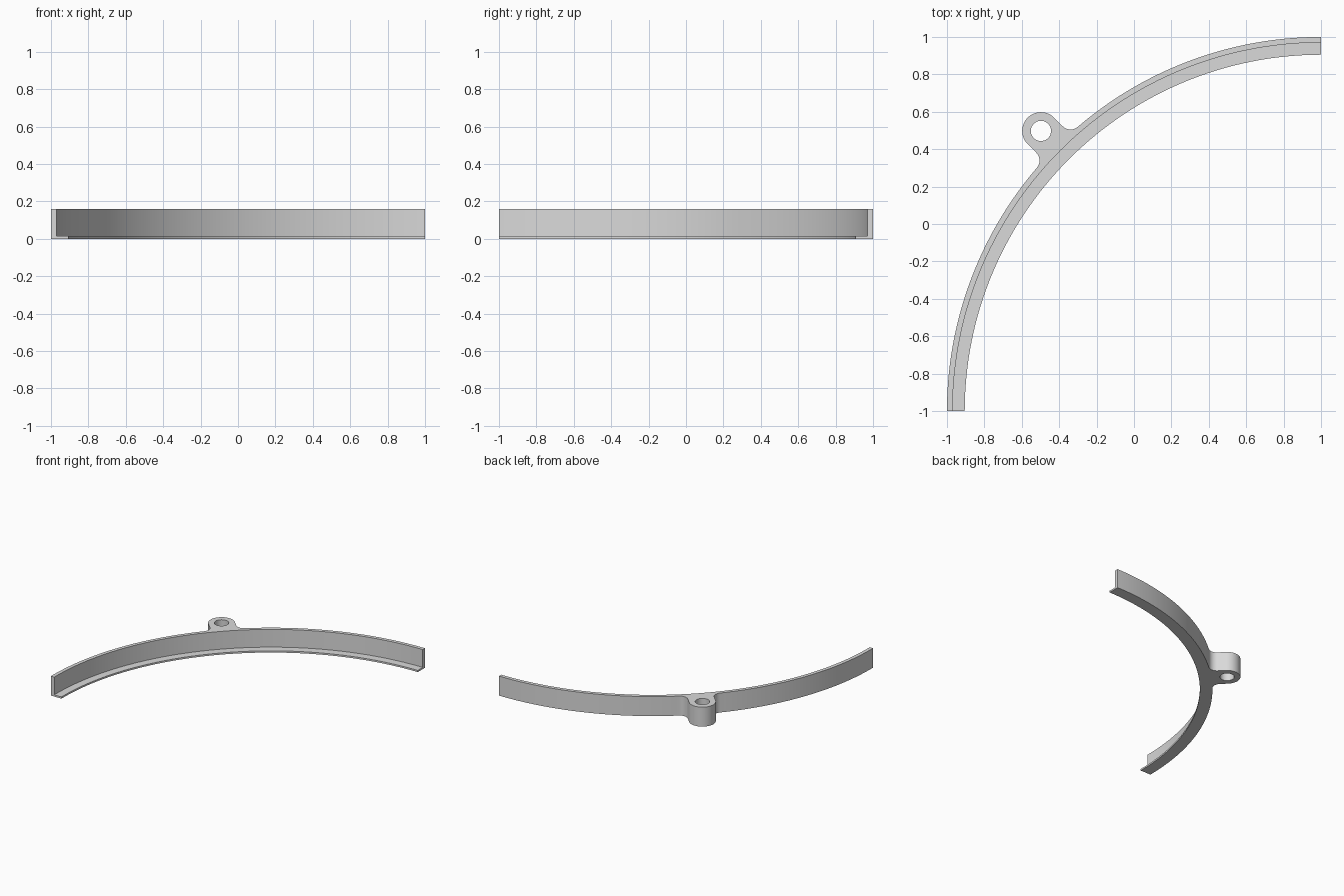
import bpy
import bmesh
from math import pi, sin, cos, atan2, sqrt, radians
from mathutils import Matrix

cube = bpy.data.objects.get("Cube")
if cube:
    bpy.data.objects.remove(cube)

# Main sizes
OUTER, WALL_INNER, FLANGE_INNER = 2.0, 1.97, 1.905
HEIGHT, FLANGE_THICK = 0.16, 0.014
LUG_POS, LUG_R, HOLE_R, FILLET_R = 2.118, 0.1, 0.054, 0.06
HALF = radians(45)

grey = bpy.data.materials.new("plain_grey")
grey.use_nodes = True
colour = (0.7, 0.7, 0.7, 1)
grey.diffuse_color = colour
grey.node_tree.nodes["Principled BSDF"].inputs["Base Color"].default_value = colour

# The arc is drawn about its own axis, then turned into the back right quarter
PLACE = Matrix.Translation((1, -1, 0)) @ Matrix.Rotation(radians(135), 4, "Z")


def arc(x, y, r, start, end, steps):
    angles = [start + (end - start) * i / steps for i in range(steps + 1)]
    return [(x + r * cos(a), y + r * sin(a)) for a in angles]


def extruded_part(name, loops, height):
    """Fill closed outlines (later ones are holes) and extrude them upward."""
    bm = bmesh.new()
    for loop in loops:
        verts = [bm.verts.new((x, y, 0)) for x, y in loop]
        for a, b in zip(verts, verts[1:] + verts[:1]):
            bm.edges.new((a, b))
    bmesh.ops.remove_doubles(bm, verts=bm.verts[:], dist=1e-5)
    bmesh.ops.triangle_fill(bm, use_beauty=True, use_dissolve=False,
                            edges=bm.edges[:], normal=(0, 0, 1))
    top = bmesh.ops.extrude_face_region(bm, geom=bm.faces[:],
                                        use_keep_orig=True)["geom"]
    bmesh.ops.translate(bm, vec=(0, 0, height),
                        verts=[g for g in top if isinstance(g, bmesh.types.BMVert)])
    bmesh.ops.transform(bm, matrix=PLACE, verts=bm.verts[:])
    bmesh.ops.recalc_face_normals(bm, faces=bm.faces[:])
    mesh = bpy.data.meshes.new(name)
    bm.to_mesh(mesh)
    bm.free()
    mesh.materials.append(grey)
    obj = bpy.data.objects.new(name, mesh)
    bpy.context.collection.objects.link(obj)
    bpy.ops.object.select_all(action="DESELECT")
    obj.select_set(True)
    bpy.context.view_layer.objects.active = obj
    bpy.ops.object.shade_smooth_by_angle(angle=radians(30))
    return obj


# Curved wall with the filleted mounting lug on its outer side
fy = LUG_R + FILLET_R
fx = sqrt((OUTER + FILLET_R) ** 2 - fy ** 2)
phi = atan2(fy, fx)
outline = (
    arc(0, 0, OUTER, -HALF, -phi, 36)
    + arc(fx, -fy, FILLET_R, pi - phi, pi / 2, 12)
    + arc(LUG_POS, 0, LUG_R, -pi / 2, pi / 2, 32)
    + arc(fx, fy, FILLET_R, -pi / 2, phi - pi, 12)
    + arc(0, 0, OUTER, phi, HALF, 36)
    + arc(0, 0, WALL_INNER, HALF, -HALF, 72)
)
hole = arc(LUG_POS, 0, HOLE_R, 0, 2 * pi, 48)
extruded_part("curved_wall_with_lug", [outline, hole], HEIGHT)

# Thin flange along the inside of the wall's bottom edge
flange = (arc(0, 0, WALL_INNER, -HALF, HALF, 72)
          + arc(0, 0, FLANGE_INNER, HALF, -HALF, 72))
extruded_part("bottom_flange", [flange], FLANGE_THICK)
